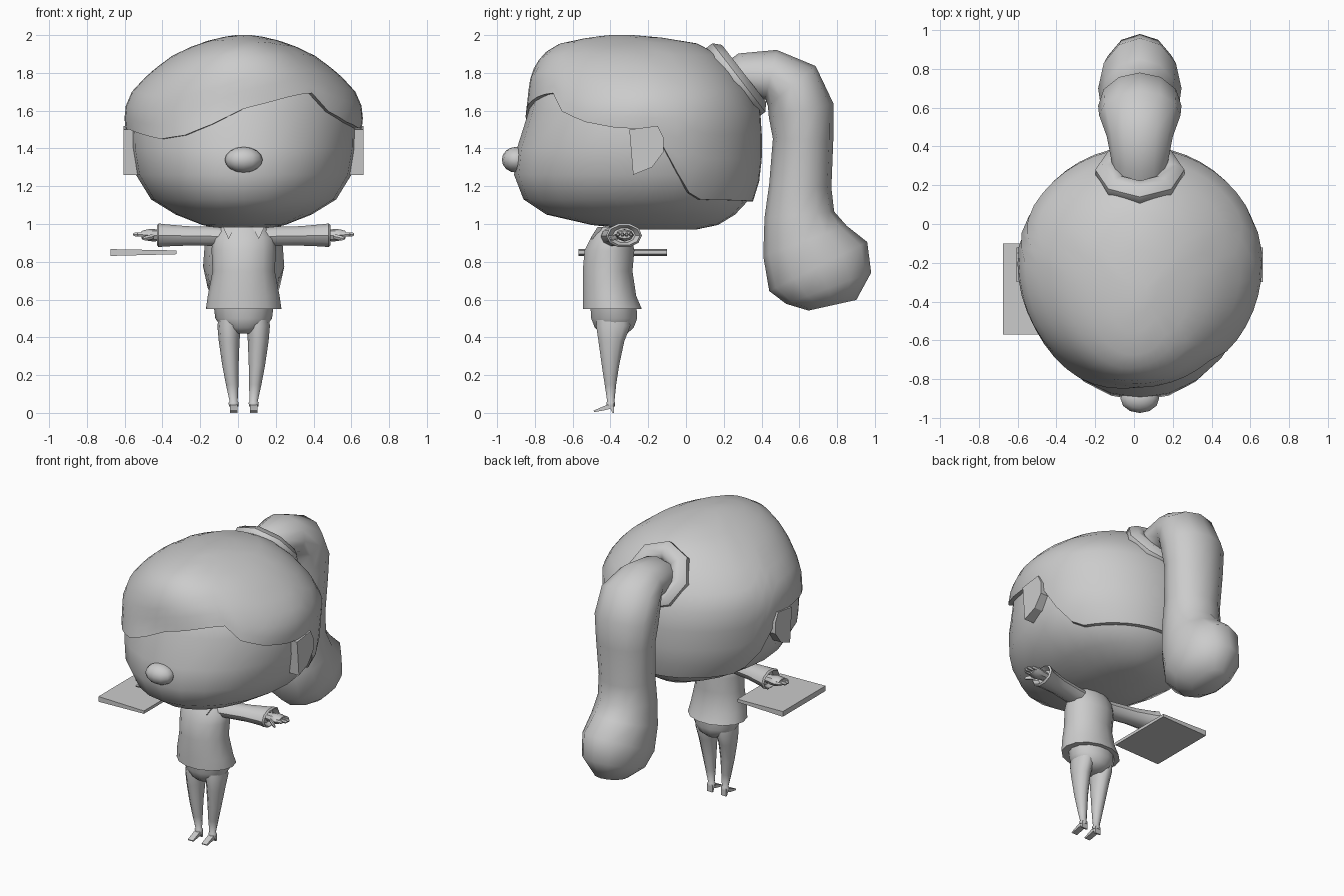
import bpy, bmesh, math
from mathutils import Vector, Matrix

CX = 0.03  # the figure's own mid plane
grey = bpy.data.materials.new("plain grey")
grey.diffuse_color = (0.6, 0.6, 0.6, 1)


def finish(name, bm, angle=40):
    bmesh.ops.recalc_face_normals(bm, faces=bm.faces)
    me = bpy.data.meshes.new(name)
    bm.to_mesh(me)
    bm.free()
    me.materials.append(grey)
    ob = bpy.data.objects.new(name, me)
    bpy.context.collection.objects.link(ob)
    bpy.ops.object.select_all(action='DESELECT')
    ob.select_set(True)
    bpy.context.view_layer.objects.active = ob
    bpy.ops.object.shade_smooth_by_angle(angle=math.radians(angle))
    return ob


def loft(name, rings, caps=(True, True), angle=40):
    """Skin closed rings that all have the same number of points."""
    bm = bmesh.new()
    vs = [[bm.verts.new(p) for p in r] for r in rings]
    n = len(vs[0])
    for a, b in zip(vs, vs[1:]):
        for i in range(n):
            bm.faces.new((a[i], a[(i + 1) % n], b[(i + 1) % n], b[i]))
    for use, ring in zip(caps, (vs[0], vs[-1])):
        if use:
            bm.faces.new(ring)
    return finish(name, bm, angle)


def tube(name, stations, axis, n=10, angle=40):
    """Ellipse stations (centre, ru, rv); axis 'z', 'x' or 'path' in the yz plane."""
    rings = []
    for k, (c, ru, rv) in enumerate(stations):
        c = Vector(c)
        if axis == 'z':
            u, v = Vector((1, 0, 0)), Vector((0, 1, 0))
        elif axis == 'x':
            u, v = Vector((0, 1, 0)), Vector((0, 0, 1))
        else:
            t = Vector(stations[min(k + 1, len(stations) - 1)][0]) - Vector(stations[max(k - 1, 0)][0])
            u = Vector((1, 0, 0))
            v = t.normalized().cross(u)
        rings.append([c + u * ru * math.cos(2 * math.pi * i / n)
                      + v * rv * math.sin(2 * math.pi * i / n) for i in range(n)])
    return loft(name, rings, angle=angle)


def lerp_table(rows, z):
    if z <= rows[0][0]:
        return rows[0][1:]
    for a, b in zip(rows, rows[1:]):
        if z <= b[0]:
            t = (z - a[0]) / (b[0] - a[0])
            return tuple(p + (q - p) * t for p, q in zip(a[1:], b[1:]))
    return rows[-1][1:]


def shell_point(rows, a, z):
    """Point on a head shell; angle 0 is the front, 90 degrees is +x."""
    yf, yb, hw = lerp_table(rows, z)
    mid = min(max(-0.2, yf + 0.3 * (yb - yf)), yf + 0.55 * (yb - yf))
    c, s = math.cos(a), math.sin(a)
    y = mid - c * (mid - yf) if c > 0 else mid - c * (yb - mid)
    return Vector((CX + hw * s, y, z))


# Head: rows are height, front y, back y, half width
skull = [(0.97, -0.28, 0.05, 0.10), (0.995, -0.5, 0.17, 0.22), (1.05, -0.74, 0.26, 0.36),
         (1.13, -0.86, 0.335, 0.49), (1.26, -0.91, 0.375, 0.57), (1.4, -0.895, 0.38, 0.595),
         (1.6, -0.832, 0.36, 0.60), (1.72, -0.80, 0.28, 0.55), (1.84, -0.7, 0.15, 0.42)]
N = 24
ANG = [2 * math.pi * i / N for i in range(N)]
loft("head", [[shell_point(skull, a, r[0]) for a in ANG] for r in skull])

# Hair cap: same shell a little larger, with a swept fringe as lower edge
hair = [(1.12, -0.88, 0.355, 0.51), (1.25, -0.925, 0.395, 0.59), (1.4, -0.91, 0.405, 0.615),
        (1.6, -0.845, 0.395, 0.635), (1.7, -0.835, 0.345, 0.592), (1.8, -0.82, 0.275, 0.50),
        (1.9, -0.76, 0.17, 0.365), (1.96, -0.66, 0.05, 0.23), (1.99, -0.5, -0.15, 0.11),
        (2.0, -0.4, -0.28, 0.04)]
# lower hairline: angle in degrees, height
edge = [(-180, 1.12), (-115, 1.13), (-103, 1.3), (-93, 1.5), (-75, 1.5), (-45, 1.45), (-30, 1.47),
        (-15, 1.53), (0, 1.61), (22, 1.67), (37, 1.70), (44, 1.6), (60, 1.54), (75, 1.51),
        (93, 1.5), (103, 1.3), (115, 1.13), (180, 1.12)]
HN = 48
HA = [-math.pi + 2 * math.pi * i / HN for i in range(HN)]
rings = []
inner = []
for a in HA:
    p = shell_point(hair, a, lerp_table(edge, math.degrees(a))[0])
    inner.append(Vector((CX + (p.x - CX) * 0.95, -0.2 + (p.y + 0.2) * 0.95, p.z)))
rings.append(inner)
for t in (0, 0.12, 0.25, 0.4, 0.55, 0.67, 0.78, 0.88, 0.95, 0.985, 1):
    ring = []
    for a in HA:
        zb = lerp_table(edge, math.degrees(a))[0]
        ring.append(shell_point(hair, a, zb + (2.0 - zb) * t))
    rings.append(ring)
loft("hair_cap", rings, caps=(False, True))

# Nose
bm = bmesh.new()
bmesh.ops.create_uvsphere(bm, u_segments=12, v_segments=8, radius=1,
                          matrix=Matrix.Translation((CX, -0.9, 1.34)) @ Matrix.Diagonal((0.1, 0.075, 0.068, 1)))
finish("nose", bm, 60)

# Hair tie: chunky ring tilted at the back of the head
nrm = Vector((0, 0.79, 0.61))
side, up = Vector((1, 0, 0)), Vector((0, -0.61, 0.79))
rings = []
for j in range(8):
    b = 2 * math.pi * (j + 0.5) / 8
    rad, off = 0.165 + 0.07 * math.cos(b), 0.065 * math.sin(b)
    rings.append([Vector((CX, 0.26, 1.76)) + nrm * off + rad
                  * (side * math.cos(2 * math.pi * i / 8) + up * math.sin(2 * math.pi * i / 8))
                  for i in range(8)])
loft("hair_tie", rings + [rings[0]], caps=(False, False), angle=60)

# Ponytail: y, z, half width in x, half thickness
tail = [(0.2, 1.7, 0.14, 0.12), (0.32, 1.785, 0.145, 0.125), (0.45, 1.79, 0.17, 0.135),
        (0.56, 1.73, 0.21, 0.165), (0.61, 1.6, 0.215, 0.175), (0.62, 1.45, 0.20, 0.16),
        (0.605, 1.2, 0.185, 0.165), (0.6, 1.05, 0.19, 0.185), (0.63, 0.91, 0.205, 0.235),
        (0.7, 0.775, 0.215, 0.29), (0.755, 0.66, 0.19, 0.24), (0.775, 0.57, 0.10, 0.13)]
tube("ponytail", [((CX, y, z), ru, rv) for y, z, ru, rv in tail], 'path', 12, 60)

# Torso: loose jumper flaring at the hem, then neck and hips
tube("jumper", [((CX, y, z), rx, ry) for z, y, rx, ry in
     [(0.55, -0.39, 0.17, 0.13), (0.55, -0.39, 0.2, 0.16), (0.62, -0.405, 0.19, 0.145),
      (0.75, -0.415, 0.165, 0.135), (0.86, -0.405, 0.17, 0.135), (0.93, -0.395, 0.165, 0.11),
      (0.985, -0.39, 0.12, 0.08)]], 'z', 14)
tube("neck", [((CX, -0.38, 0.95), 0.06, 0.06), ((CX, -0.36, 1.03), 0.06, 0.06)], 'z', 10)
tube("hips", [((CX, y, z), rx, ry) for z, y, rx, ry in
     [(0.42, -0.38, 0.06, 0.07), (0.45, -0.38, 0.115, 0.105), (0.5, -0.38, 0.15, 0.125),
      (0.58, -0.385, 0.16, 0.125)]], 'z', 14, 60)

for s, label in ((1, "right"), (-1, "left")):
    def X(d):
        return CX + s * d

    # Ear: flat rounded plate
    prof = [(-0.28, 1.26), (-0.3, 1.5), (-0.15, 1.52), (-0.12, 1.46), (-0.12, 1.38), (-0.18, 1.3)]
    loft(label + "_ear", [[Vector((X(d), y, z)) for y, z in prof] for d in (0.54, 0.635)], angle=30)

    # Sleeve with folded cuff
    tube(label + "_sleeve", [((X(d), y, z), ry, rz) for d, y, z, ry, rz in
         [(0.08, -0.385, 0.93, 0.07, 0.05), (0.16, -0.38, 0.935, 0.07, 0.053),
          (0.3, -0.355, 0.937, 0.068, 0.054), (0.42, -0.335, 0.94, 0.085, 0.062),
          (0.45, -0.328, 0.94, 0.095, 0.066), (0.46, -0.328, 0.94, 0.085, 0.055),
          (0.43, -0.328, 0.94, 0.06, 0.04)]], 'x', 10)

    # Hand, fingers and thumb
    tube(label + "_hand", [((X(d), -0.325, z), ry, rz) for d, z, ry, rz in
         [(0.42, 0.94, 0.03, 0.025), (0.475, 0.94, 0.04, 0.033), (0.51, 0.942, 0.05, 0.03),
          (0.54, 0.943, 0.045, 0.02)]], 'x', 8)
    for k, reach in enumerate((0.565, 0.585, 0.585, 0.565)):
        y = -0.36 + 0.023 * k
        tube(label + "_finger_%d" % (k + 1), [((X(0.52), y, 0.944), 0.012, 0.013),
             ((X(reach - 0.01), y, 0.945), 0.011, 0.012), ((X(reach), y, 0.945), 0.005, 0.006)], 'x', 6)
    tube(label + "_thumb", [((X(0.475), -0.36, 0.935), 0.014, 0.016),
         ((X(0.52), -0.39, 0.925), 0.012, 0.014), ((X(0.535), -0.40, 0.922), 0.005, 0.006)], 'x', 6)

    # Leg tapering to the ankle, with a small cuff
    tube(label + "_leg", [((X(d), y, z), rx, ry) for z, d, y, rx, ry in
         [(0.53, 0.07, -0.385, 0.06, 0.09), (0.46, 0.077, -0.385, 0.062, 0.095),
          (0.38, 0.077, -0.395, 0.055, 0.072), (0.25, 0.07, -0.4, 0.043, 0.048),
          (0.15, 0.061, -0.4, 0.033, 0.032), (0.06, 0.053, -0.398, 0.021, 0.02),
          (0.055, 0.053, -0.398, 0.027, 0.024), (0.035, 0.053, -0.398, 0.025, 0.022)]], 'z', 10, 60)

    # Foot: thin pointed wedge plus a heel
    prof = [(-0.38, 0.05), (-0.42, 0.042), (-0.49, 0.012), (-0.485, 0.004), (-0.43, 0.014),
            (-0.4, 0.022), (-0.39, 0.0), (-0.38, 0.0)]
    loft(label + "_foot", [[Vector((X(0.053) + o, y, z)) for y, z in prof] for o in (-0.02, 0.02)], angle=30)

    # Collar flap: small pointed plate lying on the chest
    tri = [(0.045, 0.985), (0.11, 0.985), (0.08, 0.92)]
    loft(label + "_collar_flap", [[Vector((X(d), y - (0.985 - z) * 0.6, z)) for d, z in tri]
                                  for y in (-0.468, -0.44)], angle=30)

# Flat board by the left hand, tapering slightly to the inner edge
loft("board", [[Vector((x, y, z)) for y, z in ((-0.57, zc - h), (-0.1, zc - h), (-0.1, zc + h), (-0.57, zc + h))]
               for x, zc, h in ((-0.675, 0.849, 0.018), (-0.325, 0.85, 0.01))], angle=30)
